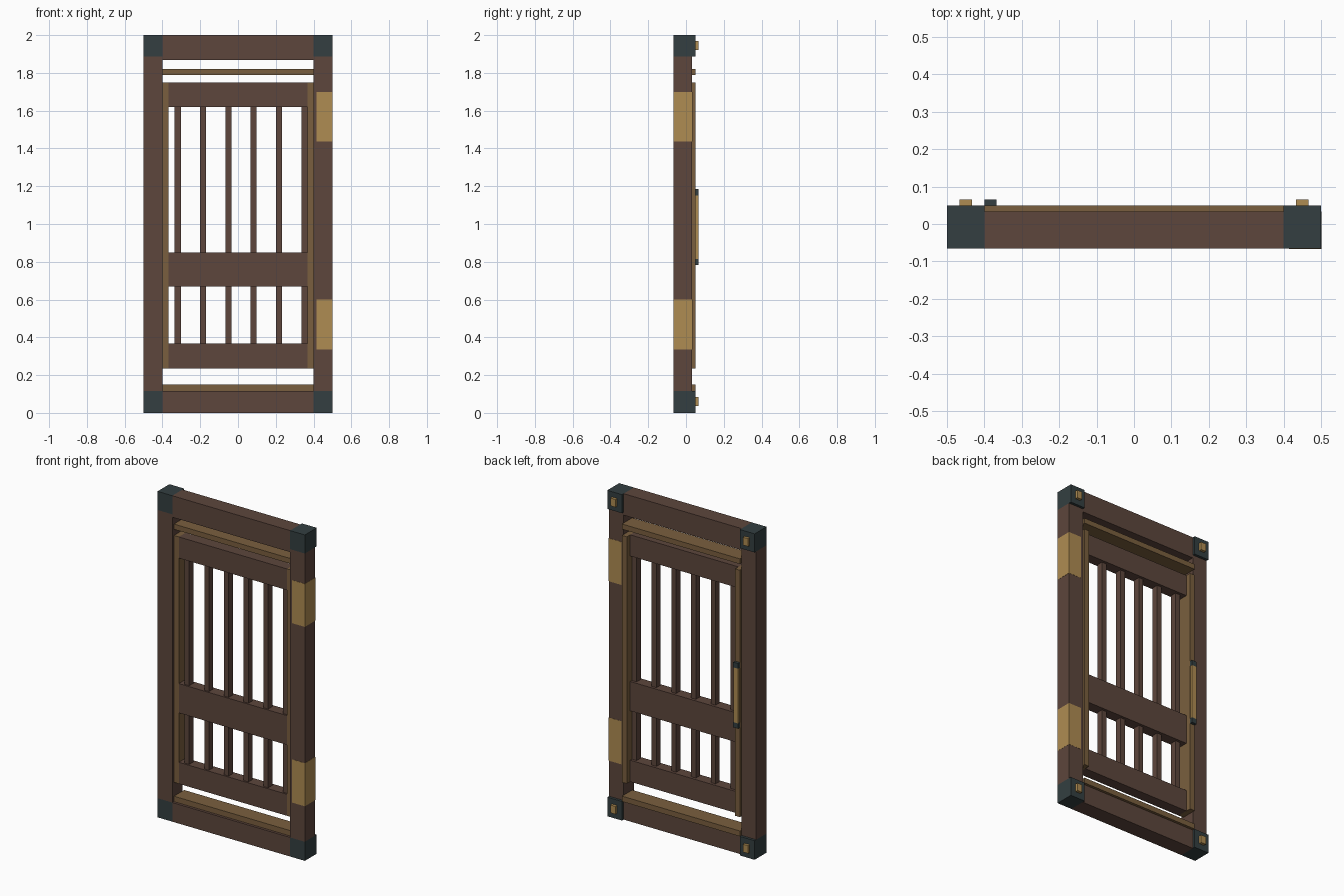
import bpy

if "Cube" in bpy.data.objects:
    bpy.data.objects.remove(bpy.data.objects["Cube"])


def material(name, r, g, b):
    """Flat colour given as 0-255 sRGB, stored as linear."""
    def lin(c):
        c /= 255
        return c / 12.92 if c <= 0.04045 else ((c + 0.055) / 1.055) ** 2.4
    m = bpy.data.materials.new(name)
    m.diffuse_color = (lin(r), lin(g), lin(b), 1)
    m.use_nodes = True
    m.node_tree.nodes["Principled BSDF"].inputs["Base Color"].default_value = m.diffuse_color
    return m


WOOD = material("dark_wood", 93, 70, 60)
TRIM = material("tan_trim", 122, 95, 62)
GOLD = material("brass", 175, 140, 82)
IRON = material("dark_iron", 51, 63, 65)


def box(name, x, y, z, mat):
    """Box from (min, max) pairs on each axis."""
    verts = [(a, b, c) for a in x for b in y for c in z]
    faces = [(0, 1, 3, 2), (4, 6, 7, 5), (0, 4, 5, 1),
             (2, 3, 7, 6), (0, 2, 6, 4), (1, 5, 7, 3)]
    me = bpy.data.meshes.new(name)
    me.from_pydata(verts, [], faces)
    me.materials.append(mat)
    ob = bpy.data.objects.new(name, me)
    bpy.context.collection.objects.link(ob)
    return ob


def side(s, a, b):
    """Mirror an x range to the left (s=-1) or right (s=1)."""
    return tuple(sorted((s * a, s * b)))


FRAME_Y = (-0.066, 0.033)
TRIM_Y = (-0.05, 0.049)
RAIL_Y = (-0.05, 0.0167)
BAR_Y = (-0.04, 0.0)

# outer frame beams
box("top_beam", (-0.4, 0.4), FRAME_Y, (1.868, 2.0), WOOD)
box("bottom_beam", (-0.4, 0.4), FRAME_Y, (0, 0.117), WOOD)

# trim strips across the top and bottom of the opening
box("top_trim", (-0.4, 0.4), TRIM_Y, (1.788, 1.82), TRIM)
box("bottom_trim", (-0.4, 0.4), TRIM_Y, (0.117, 0.15), TRIM)

for s, label in ((-1, "left"), (1, "right")):
    # posts and door edge trim
    box(label + "_post", side(s, 0.4, 0.5), FRAME_Y, (0.117, 1.886), WOOD)
    box(label + "_door_trim", side(s, 0.367, 0.4), TRIM_Y, (0.235, 1.75), TRIM)
    # iron corner blocks with a bolt on the back
    for lvl, z, bz in (("bottom", (0, 0.117), (0.036, 0.084)),
                       ("top", (1.886, 2.0), (1.92, 1.968))):
        box(f"{lvl}_{label}_corner", side(s, 0.4, 0.5), (-0.066, 0.049), z, IRON)
        box(f"{lvl}_{label}_bolt", side(s, 0.433, 0.467), (0.049, 0.066), bz, GOLD)

# door rails
for label, z in (("bottom", (0.235, 0.367)), ("middle", (0.67, 0.85)),
                 ("top", (1.62, 1.75))):
    box(label + "_rail", (-0.367, 0.367), RAIL_Y, z, WOOD)

# vertical bars, short below and long above the middle rail
for i in range(6):
    x = -0.335 + 0.134 * i
    box(f"short_bar_{i}", (x, x + 0.032), BAR_Y, (0.367, 0.67), WOOD)
    box(f"long_bar_{i}", (x, x + 0.032), BAR_Y, (0.85, 1.62), WOOD)

# brass hinges wrapped around the right post
for label, z in (("lower", (0.335, 0.6)), ("upper", (1.436, 1.7))):
    box(label + "_hinge", (0.415, 0.501), (-0.067, 0.034), z, GOLD)

# pull handle on the back of the left door trim
box("handle_grip", (-0.399, -0.368), (0.049, 0.066), (0.816, 1.152), GOLD)
for label, z in (("lower", (0.784, 0.816)), ("upper", (1.152, 1.184))):
    box(label + "_handle_mount", (-0.4, -0.367), (0.049, 0.066), z, IRON)
